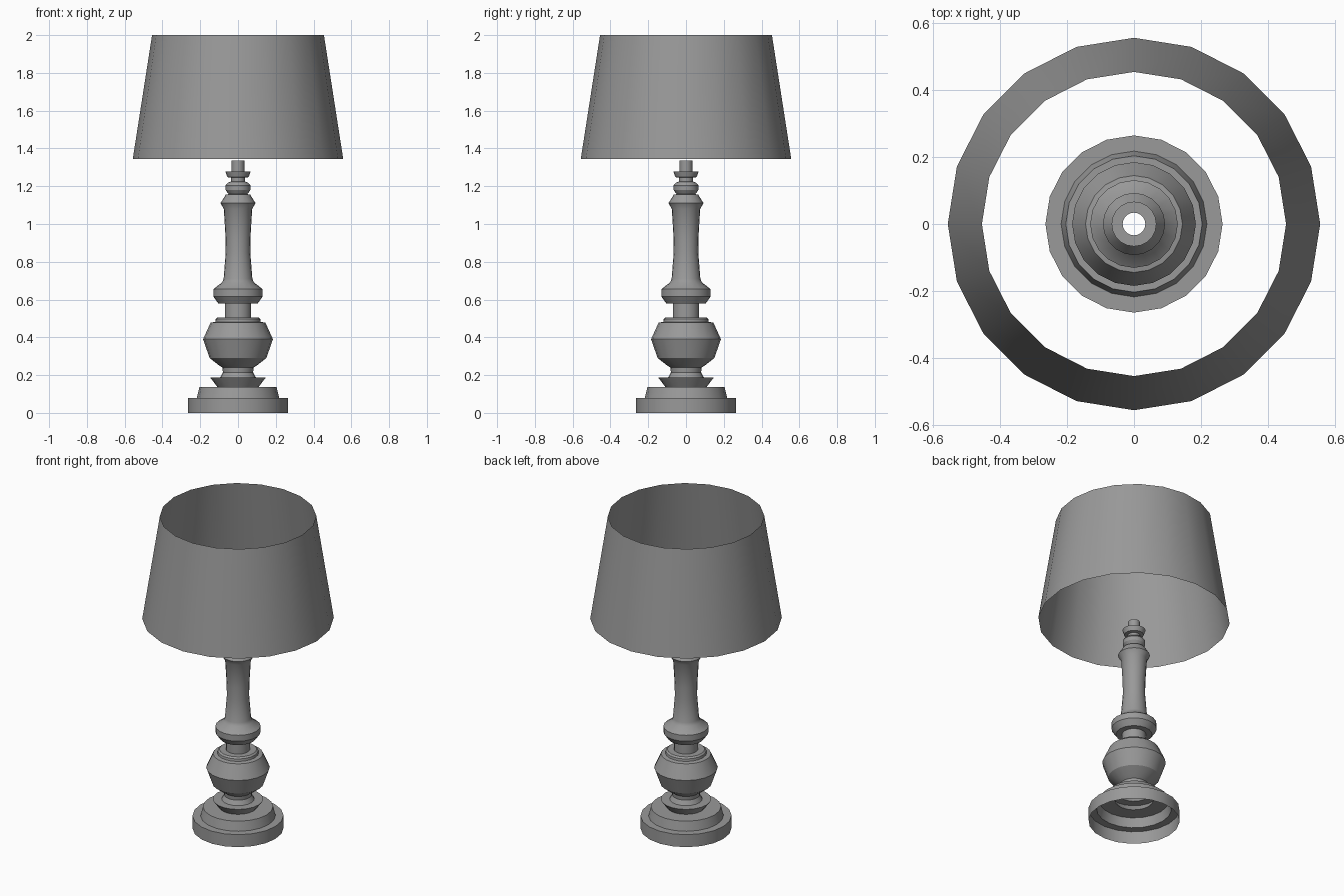
import bpy
import bmesh
from math import radians, pi, cos, sin

cube = bpy.data.objects.get("Cube")
if cube:
    bpy.data.objects.remove(cube, do_unlink=True)

SIDES = 20

grey = bpy.data.materials.new("plain_grey")
grey.use_nodes = True
colour = (0.32, 0.32, 0.32, 1)
grey.diffuse_color = colour
grey.node_tree.nodes["Principled BSDF"].inputs["Base Color"].default_value = colour


def turned(name, profile):
    """Open surface of revolution from (radius, height) points, bottom to top."""
    bm = bmesh.new()
    rings = []
    for r, z in profile:
        rings.append([bm.verts.new((r * cos(2 * pi * i / SIDES),
                                    r * sin(2 * pi * i / SIDES), z))
                      for i in range(SIDES)])
    for low, high in zip(rings, rings[1:]):
        for i in range(SIDES):
            j = (i + 1) % SIDES
            bm.faces.new((low[i], low[j], high[j], high[i]))
    mesh = bpy.data.meshes.new(name)
    bm.to_mesh(mesh)
    bm.free()
    mesh.materials.append(grey)
    obj = bpy.data.objects.new(name, mesh)
    bpy.context.collection.objects.link(obj)
    bpy.ops.object.select_all(action='DESELECT')
    obj.select_set(True)
    bpy.context.view_layer.objects.active = obj
    bpy.ops.object.shade_smooth_by_angle(angle=radians(30))
    return obj


# Stepped foot, hollow underneath
turned("base", [(.265, 0), (.265, .08), (.218, .08), (.204, .138),
                (.11, .138), (.147, .187), (.095, .187)])

# Faceted bulb with its waist and collar
turned("bulb", [(.095, .187), (.08, .215), (.083, .24), (.105, .255),
                (.15, .29), (.185, .39), (.145, .478), (.12, .482),
                (.118, .497), (.108, .506), (.07, .506), (.07, .58)])

# Ring and slender column
turned("column", [(.07, .58), (.105, .58), (.131, .617), (.131, .655),
                  (.085, .69), (.076, .71), (.065, .85), (.066, .93),
                  (.075, 1.08), (.093, 1.11), (.065, 1.155), (.05, 1.158)])

# Small bead, cup and open stem
turned("finial", [(.05, 1.158), (.055, 1.165), (.065, 1.18), (.065, 1.205),
                  (.055, 1.218), (.036, 1.225), (.036, 1.245), (.056, 1.248),
                  (.067, 1.278), (.034, 1.278), (.034, 1.335)])

# Tapered shade, open at both ends
turned("lampshade", [(.557, 1.345), (.455, 2)])
